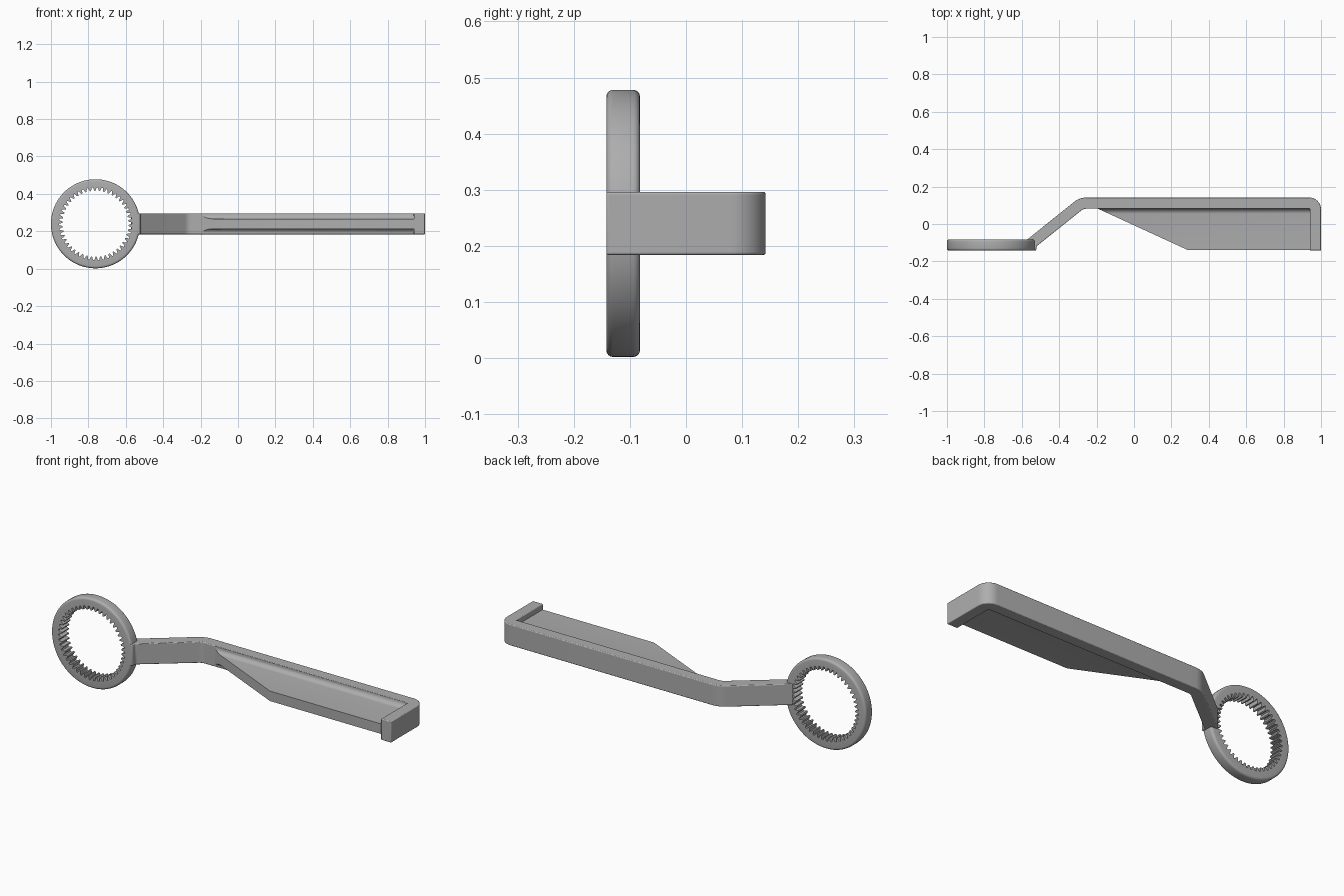
import bpy, bmesh
from math import sin, cos, tan, pi, radians
from mathutils import Vector

cube = bpy.data.objects.get("Cube")
if cube:
    bpy.data.objects.remove(cube, do_unlink=True)

grey = bpy.data.materials.new("plain_grey")
grey.use_nodes = True
colour = (0.42, 0.42, 0.42, 1)
grey.diffuse_color = colour
grey.node_tree.nodes["Principled BSDF"].inputs["Base Color"].default_value = colour

MID = 0.24          # centre height
HALF = 0.056        # half the height of the bar
WALL = 0.03         # half the thickness of the bar
BACK = 0.142        # rear and front limit in y


def finish(name, bm, bevel=0):
    """Turn a bmesh into a smooth shaded object with optional rounded edges."""
    bmesh.ops.recalc_face_normals(bm, faces=bm.faces)
    mesh = bpy.data.meshes.new(name)
    bm.to_mesh(mesh)
    bm.free()
    mesh.materials.append(grey)
    obj = bpy.data.objects.new(name, mesh)
    bpy.context.collection.objects.link(obj)
    bpy.ops.object.select_all(action="DESELECT")
    obj.select_set(True)
    bpy.context.view_layer.objects.active = obj
    if bevel:
        mod = obj.modifiers.new("rounded_edges", "BEVEL")
        mod.width, mod.segments = bevel, 3
        mod.limit_method, mod.angle_limit = "ANGLE", radians(40)
    bpy.ops.object.shade_smooth_by_angle(angle=radians(35))
    return obj


def prism(points, offset):
    """Extrude a closed outline along a vector."""
    bm = bmesh.new()
    face = bm.faces.new([bm.verts.new(p) for p in points])
    top = bmesh.ops.extrude_face_region(bm, geom=[face])["geom"]
    bmesh.ops.translate(bm, vec=offset,
                        verts=[v for v in top if isinstance(v, bmesh.types.BMVert)])
    return bm


def rounded_sides(path, radii, half, steps=10):
    """Left and right offsets of a path whose corners turn right in arcs."""
    dirs = [(b - a).normalized() for a, b in zip(path, path[1:])]
    left = lambda d: Vector((-d.y, d.x))
    mids = [(path[0], left(dirs[0]))]
    for p, r, d0, d1 in zip(path[1:], radii, dirs, dirs[1:]):
        turn = d0.angle(d1)
        start = p - d0 * r * tan(turn / 2)
        centre = start - left(d0) * r
        for i in range(steps + 1):
            a = -turn * i / steps
            n = left(d0)
            n = Vector((n.x * cos(a) - n.y * sin(a), n.x * sin(a) + n.y * cos(a)))
            mids.append((centre + n * r, n))
    mids.append((path[-1], left(dirs[-1])))
    return [p + n * half for p, n in mids], [p - n * half for p, n in mids]


# Bent bar: arm, long back wall and end cap in one strip
path = [Vector(p) for p in ((-0.553, -0.107), (-0.28, BACK - WALL),
                            (1 - WALL, BACK - WALL), (1 - WALL, -BACK))]
outer, inner = rounded_sides(path, (0.08, 0.034), WALL)
inner[0] = Vector((-0.52, -0.118))
foot = [Vector((-0.523, -0.141)), Vector((-0.56, -0.141))]
outline = outer + inner[::-1] + foot
finish("bent_bar", prism([(p.x, p.y, MID - HALF) for p in outline],
                         (0, 0, 2 * HALF)), bevel=0.009)

# Web plate with concave fillets against the wall
WEB, FIL = 0.0265, HALF - 0.0265 - 0.002
face_y = BACK - 2 * WALL
upper = [(-0.138, WEB)]
for i in range(9):
    a = pi / 2 * i / 8
    upper.append((face_y - FIL + FIL * sin(a), WEB + FIL - FIL * cos(a)))
upper.append((face_y + 0.015, WEB + FIL))
section = upper + [(y, -z) for y, z in reversed(upper)]
web = prism([(-0.23, y, MID + z) for y, z in section], (1.19, 0, 0))
corner, tip = Vector((0.285, -0.138, 0)), Vector((-0.2, 0.085, 0))
slope = tip - corner
cut = bmesh.ops.bisect_plane(web, geom=web.verts[:] + web.edges[:] + web.faces[:],
                             plane_co=corner, plane_no=(slope.y, -slope.x, 0),
                             clear_inner=True)
rim = [e for e in cut["geom_cut"] if isinstance(e, bmesh.types.BMEdge)]
bmesh.ops.edgeloop_fill(web, edges=rim)
finish("web_plate", web)

# Ring with internal teeth
R, ROUND, TEETH = 0.238, 0.012, 46
FRONT, REAR = -BACK, -0.082
ROOT, TIP = 0.195, 0.176
tooth = (ROOT, ROOT, TIP, TIP)
count = TEETH * len(tooth)
arc = [(R - ROUND + ROUND * sin(pi / 8 * i), ROUND - ROUND * cos(pi / 8 * i))
       for i in range(5)]
profile = [(r, FRONT + d) for r, d in arc] + [(r, REAR - d) for r, d in reversed(arc)]
bm = bmesh.new()
columns = []
for k in range(count):
    a = 2 * pi * k / count
    spot = [(tooth[k % len(tooth)], FRONT)] + profile + [(tooth[k % len(tooth)], REAR)]
    columns.append([bm.verts.new((R - 1 + r * cos(a), y, MID + r * sin(a)))
                    for r, y in spot])
for k in range(count):
    c, d = columns[k - 1], columns[k]
    for j in range(len(c)):
        bm.faces.new((c[j - 1], c[j], d[j], d[j - 1]))
finish("toothed_ring", bm)
